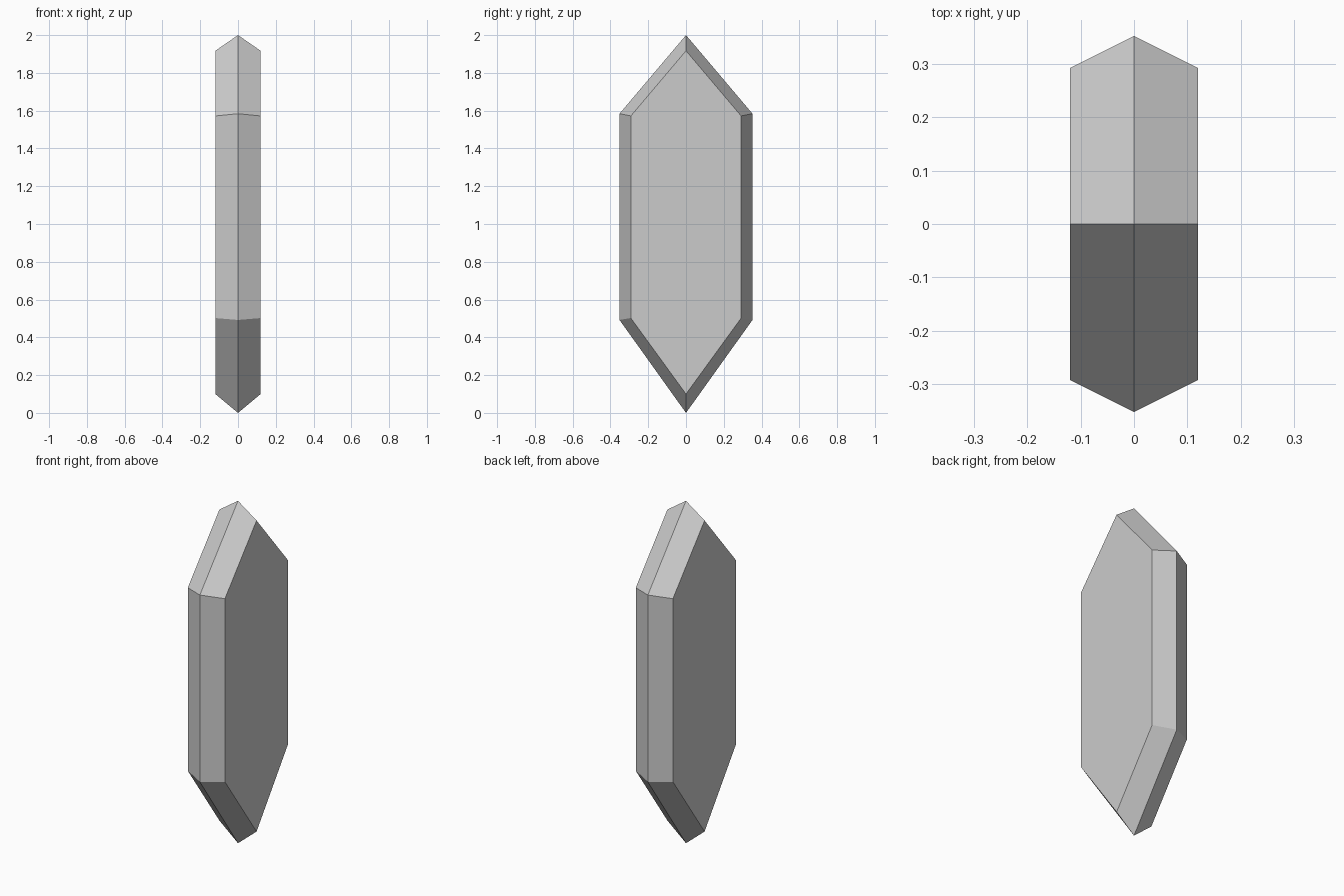
import bpy, bmesh

if "Cube" in bpy.data.objects:
    bpy.data.objects.remove(bpy.data.objects["Cube"])


def hexagon(half_width, bottom, low, high, top):
    """Pointed hexagon outline in the y-z plane."""
    return [(0, bottom), (half_width, low), (half_width, high),
            (0, top), (-half_width, high), (-half_width, low)]


# Outer girdle at x = 0, smaller flat faces at x = +/-0.12
girdle = hexagon(0.352, 0.0, 0.492, 1.584, 2.0)
face = hexagon(0.292, 0.1, 0.502, 1.572, 1.917)

bm = bmesh.new()
rings = [[bm.verts.new((x, y, z)) for y, z in outline]
         for x, outline in ((-0.12, face), (0, girdle), (0.12, face))]

# Bevelled rim between neighbouring rings
for a, b in zip(rings, rings[1:]):
    for i in range(6):
        j = (i + 1) % 6
        bm.faces.new((a[i], a[j], b[j], b[i]))

# Flat side faces
bm.faces.new(rings[0])
bm.faces.new(rings[-1])
bmesh.ops.recalc_face_normals(bm, faces=bm.faces)

mesh = bpy.data.meshes.new("crystal")
bm.to_mesh(mesh)
bm.free()
bpy.context.collection.objects.link(bpy.data.objects.new("crystal", mesh))
